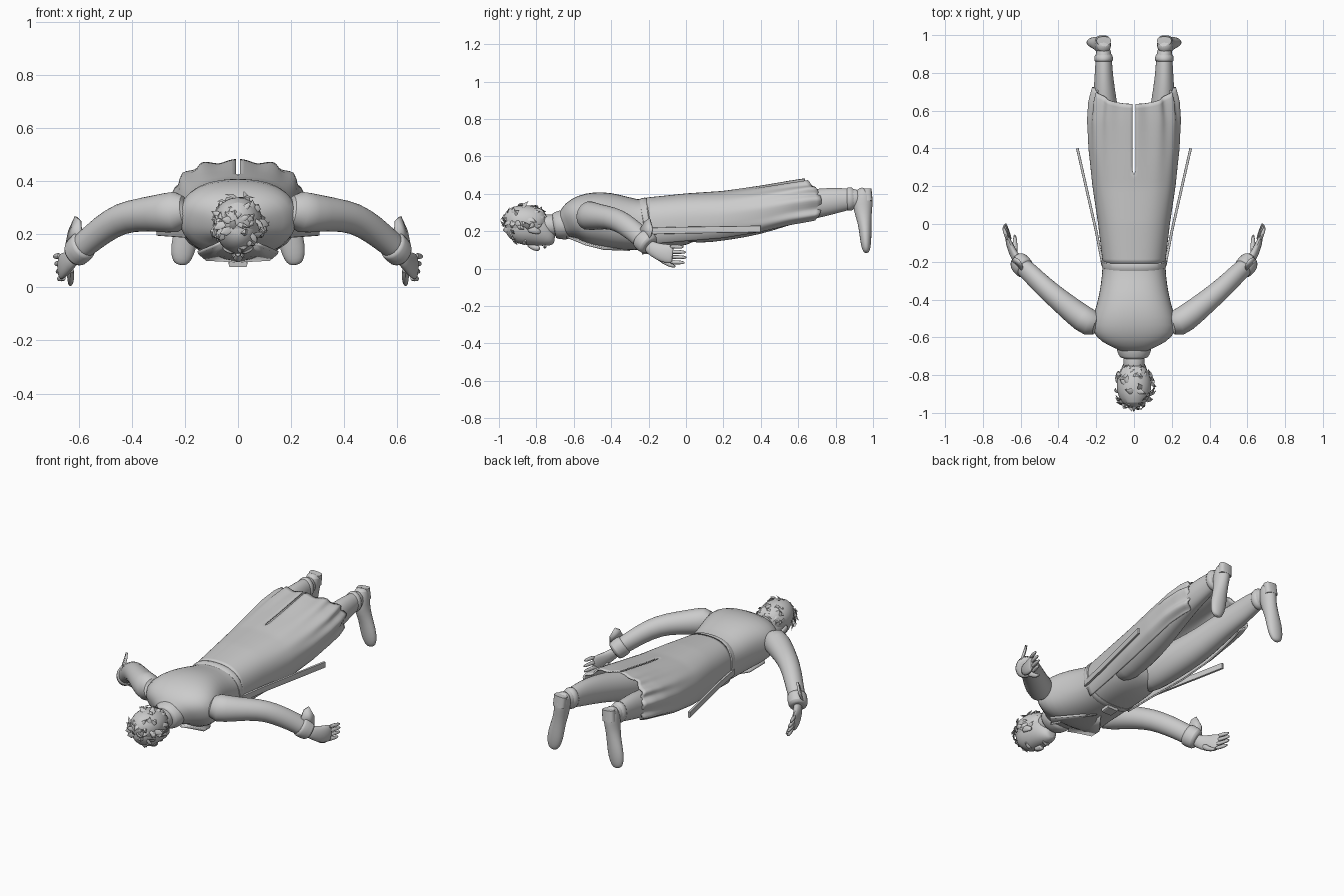
import bpy, bmesh, math, random
from mathutils import Vector

random.seed(4)
grey = bpy.data.materials.new("plain grey")
grey.diffuse_color = (0.6, 0.6, 0.6, 1)


def spow(v, p):
    return math.copysign(abs(v) ** (2 / p), v)


def finish(name, bm, mirror=False, sub=0, thick=0):
    bmesh.ops.recalc_face_normals(bm, faces=bm.faces[:])
    me = bpy.data.meshes.new(name)
    bm.to_mesh(me)
    bm.free()
    me.materials.append(grey)
    ob = bpy.data.objects.new(name, me)
    bpy.context.collection.objects.link(ob)
    if mirror:
        m = ob.modifiers.new("mirror", 'MIRROR')
        m.merge_threshold = 0.002
    if thick:
        s = ob.modifiers.new("thickness", 'SOLIDIFY')
        s.thickness = thick
    if sub:
        s = ob.modifiers.new("smooth", 'SUBSURF')
        s.levels = s.render_levels = sub
    bpy.ops.object.select_all(action='DESELECT')
    ob.select_set(True)
    bpy.context.view_layer.objects.active = ob
    bpy.ops.object.shade_smooth_by_angle(angle=math.radians(40))
    return ob


def loft(name, rings, hint=(1, 0, 0), n=16, p=2.0, mirror=False, sub=1):
    """Skin elliptical rings (x, y, z, half width, half height) along a path."""
    bm = bmesh.new()
    pts = [Vector(r[:3]) for r in rings]
    loops = []
    for i, r in enumerate(rings):
        t = (pts[min(i + 1, len(pts) - 1)] - pts[max(i - 1, 0)]).normalized()
        side = Vector(hint)
        side = (side - t * side.dot(t)).normalized()
        up = side.cross(t)
        loops.append([bm.verts.new(pts[i] + side * r[3] * spow(math.cos(a), p) + up * r[4] * spow(math.sin(a), p))
                      for a in (2 * math.pi * k / n for k in range(n))])
    for a, b in zip(loops, loops[1:]):
        for k in range(n):
            bm.faces.new((a[k], a[(k + 1) % n], b[(k + 1) % n], b[k]))
    bm.faces.new(loops[0])
    bm.faces.new(loops[-1])
    return finish(name, bm, mirror, sub)


def plate(name, pts, thick, mirror=True):
    bm = bmesh.new()
    bm.faces.new([bm.verts.new(p) for p in pts])
    return finish(name, bm, mirror, 0, thick)


def lookup(table, y):
    for a, b in zip(table, table[1:]):
        if y <= b[0]:
            f = max(0, (y - a[0]) / (b[0] - a[0]))
            return [u + (v - u) * f for u, v in zip(a[1:], b[1:])]
    return table[-1][1:]


# Torso and hips
loft("torso", [(0, y, z, w, h) for y, z, w, h in (
    (-.68, .23, .065, .055), (-.65, .235, .09, .07), (-.615, .255, .18, .1), (-.57, .267, .225, .127),
    (-.5, .264, .222, .148), (-.42, .257, .195, .152), (-.32, .24, .175, .143), (-.22, .23, .165, .132),
    (-.1, .245, .172, .138), (0, .255, .175, .13), (.07, .265, .165, .1), (.09, .27, .12, .06))], n=28, p=2.4)

# Belt with buckle
loft("belt", [(0, y, z, w, h) for y, z, w, h in (
    (-.235, .232, .16, .128), (-.23, .232, .173, .142), (-.19, .242, .175, .146), (-.18, .242, .16, .13))],
    n=28, p=2.4)
loft("belt_buckle", [(0, -.235, .088, .035, .012), (0, -.18, .093, .035, .012)], p=6, sub=0)

# Coat skirt: open at the front, split at the back, wavy hem
prof = [(-.21, .23, .165, .15), (0, .25, .19, .152), (.2, .265, .22, .15), (.4, .295, .24, .147),
        (.55, .325, .245, .14), (.65, .34, .235, .138), (.75, .35, .205, .125)]
bm = bmesh.new()
rows, cols, grid = 36, 40, []
for i in range(rows + 1):
    t, row = i / rows, []
    for j in range(cols + 1):
        a = math.radians(90 - 128 * j / cols)
        c, s = math.cos(a), math.sin(a)
        y = -.21 + t * (.845 + .09 * max(0, c) ** 2)
        zc, w, h = lookup(prof, y)
        wave = 1 + .05 * t ** 4 * math.sin(a * 13)
        x = max(0, w * wave * spow(c, 2.5))
        if j == 0:
            x = .008 if y > .26 else 0
        row.append(bm.verts.new((x, y, zc + h * wave * spow(s, 2.5))))
    grid.append(row)
for a, b in zip(grid, grid[1:]):
    for k in range(cols):
        bm.faces.new((a[k], a[k + 1], b[k + 1], b[k]))
finish("coat_skirt", bm, True, 0, .008)

# Stiff front coat edges flaring from the waist
loft("coat_front_edge", [(.165, -.22, .2, .007, .018), (.2, -.04, .205, .007, .018), (.3, .4, .212, .007, .018)],
     n=8, p=8, mirror=True, sub=0)

# Lapels and collar
plate("lapel", [(.012, -.3, .094), (.12, -.44, .1), (.15, -.54, .125), (.09, -.6, .15), (.06, -.64, .165)], .012)
loft("collar", [(0, -.71, .228, .072, .064), (0, -.7, .23, .08, .072), (0, -.65, .235, .1, .083),
                (0, -.62, .24, .09, .08)], n=20)

# Legs
loft("leg", [(.085, -.04, .25, .075, .1), (.09, .06, .245, .087, .115), (.105, .2, .255, .093, .108),
             (.13, .38, .275, .088, .098), (.145, .52, .31, .077, .085), (.155, .66, .343, .063, .082),
             (.16, .78, .362, .05, .074), (.16, .87, .372, .044, .058), (.163, .95, .375, .04, .048)], mirror=True)

# Boots, toes pointing down and outward
loft("boot", [(.158, .96, .425, .025, .022), (.16, .953, .415, .04, .042), (.165, .945, .37, .044, .057),
              (.172, .945, .31, .04, .05), (.185, .955, .25, .042, .037), (.2, .96, .18, .05, .033),
              (.21, .962, .125, .045, .027), (.215, .964, .095, .032, .019), (.217, .965, .084, .015, .01)],
     mirror=True)
loft("boot_cuff", [(.16, .855, .372, .048, .062), (.16, .87, .372, .052, .066), (.162, .91, .374, .048, .06)],
     mirror=True)
loft("boot_heel", [(.16, .97, .425, .038, .022), (.166, .972, .36, .038, .026)], p=3, mirror=True, sub=0)

# Arms in sleeves
loft("arm", [(.14, -.53, .29, .06, .085), (.2, -.54, .288, .078, .09), (.27, -.505, .28, .074, .076),
             (.36, -.43, .275, .064, .064), (.44, -.365, .262, .058, .061), (.51, -.3, .218, .053, .058),
             (.57, -.24, .168, .048, .055), (.62, -.2, .125, .046, .052)], mirror=True)
loft("sleeve_cuff", [(.575, -.24, .165, .05, .058), (.58, -.235, .16, .056, .064), (.615, -.195, .125, .055, .062),
                     (.618, -.192, .122, .04, .045)], mirror=True)
plate("cuff_flap", [(.585, -.25, .19), (.64, -.19, .16), (.63, -.175, .21), (.605, -.19, .265), (.59, -.215, .25)],
      .012)

# Hands
loft("palm", [(.6, -.215, .13, .026, .034), (.632, -.17, .1, .022, .04), (.655, -.12, .082, .02, .052),
              (.668, -.08, .078, .014, .05), (.672, -.068, .077, .008, .042)], mirror=True)
for i, name in enumerate(("little", "ring", "middle", "index")):
    z, x, tip = .118 - .028 * i, .674 - .005 * i, (-.012, 0, .004, -.006)[i]
    loft(name + "_finger", [(x - .006, -.09, z, .011, .013), (x + .008, -.045, z, .011, .012),
                            (x + .016, tip - .012, z - .002, .009, .01), (x + .016, tip, z - .002, .004, .004)],
         n=8, mirror=True)
loft("thumb", [(.63, -.16, .075, .016, .02), (.63, -.115, .035, .015, .016), (.63, -.075, .015, .011, .012),
               (.632, -.055, .01, .005, .006)], n=8, mirror=True)

# Neck and head, face down
loft("neck", [(0, -.8, .24, .058, .06), (0, -.73, .228, .056, .058), (0, -.64, .235, .065, .06)])
loft("head", [(0, y, z, w, h) for y, z, w, h in (
    (-.965, .235, .025, .03), (-.945, .232, .06, .07), (-.89, .23, .085, .1), (-.83, .222, .085, .1),
    (-.78, .2, .074, .088), (-.735, .165, .054, .055), (-.71, .15, .034, .03), (-.703, .15, .015, .015))], n=20)
loft("nose", [(0, -.85, .13, .01, .012), (0, -.81, .112, .014, .018), (0, -.79, .108, .02, .018),
              (0, -.782, .115, .012, .01)], n=10)
loft("brow", [(.012, -.86, .133, .012, .01), (.035, -.866, .136, .012, .011), (.06, -.856, .153, .008, .008)],
     hint=(0, 1, 0), n=8, mirror=True)
loft("lips", [(-.026, -.752, .124, .007, .008), (0, -.756, .111, .011, .009), (.026, -.752, .124, .007, .008)],
     hint=(0, 1, 0), n=8)
loft("ear", [(.08, -.845, .21, .008, .015), (.092, -.83, .212, .012, .024), (.088, -.795, .2, .011, .018),
             (.078, -.777, .192, .006, .008)], n=8, mirror=True)

# Hair cap and loose locks
loft("hair_cap", [(0, y, z, w, h) for y, z, w, h in (
    (-.972, .245, .03, .035), (-.945, .25, .068, .075), (-.89, .252, .093, .09), (-.83, .252, .094, .088),
    (-.78, .255, .078, .07), (-.745, .255, .05, .045))], n=20)
bm = bmesh.new()
centre = Vector((0, -.86, .24))
for k in range(90):
    a, b = random.uniform(0, 2 * math.pi), random.uniform(-1, .75)
    r = math.sqrt(1 - b * b)
    d = Vector((r * math.cos(a), b, r * math.sin(a)))
    if d.z < -.35 and d.y > -.6:
        continue
    root = centre + Vector((d.x * .088, d.y * .105, d.z * .092))
    sweep = Vector((random.uniform(-.4, .4), random.uniform(-.2, .9), random.uniform(-.7, .3)))
    sweep = (sweep - d * sweep.dot(d)).normalized()
    wide = d.cross(sweep) * random.uniform(.01, .017)
    mid = root + sweep * .025 + d * .012
    tip = root + sweep * random.uniform(.04, .06) + d * random.uniform(.008, .022)
    v = [bm.verts.new(q) for q in (root - wide * .6, root + wide * .6, mid + wide, mid - wide, mid + d * .008, tip)]
    for f in ((0, 1, 4), (1, 2, 4), (2, 5, 4), (5, 3, 4), (3, 0, 4), (0, 3, 2, 1), (3, 5, 2)):
        bm.faces.new([v[i] for i in f])
finish("hair_locks", bm)
